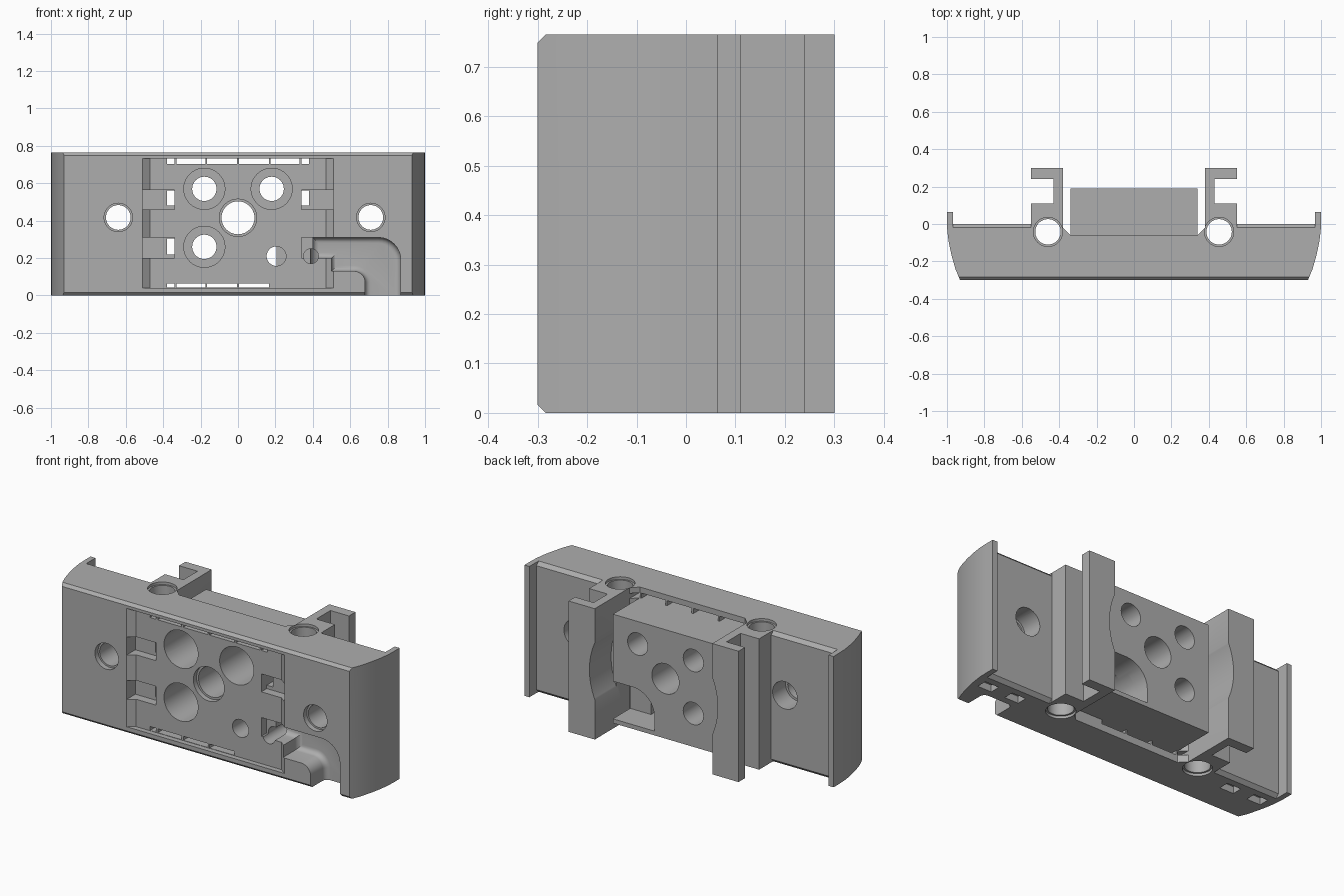
import bpy, bmesh, math

cube = bpy.data.objects.get("Cube")
if cube:
    bpy.data.objects.remove(cube, do_unlink=True)

grey = bpy.data.materials.new("plain grey")
grey.use_nodes = True
GREY = (0.42, 0.42, 0.42, 1)
grey.diffuse_color = GREY
grey.node_tree.nodes["Principled BSDF"].inputs["Base Color"].default_value = GREY

HEIGHT = 0.765


def prism(name, points, axis, a, b, fillet=0):
    """Extrude an outline along an axis from a to b; fillet rounds the far end."""
    place = {"x": lambda u, v, w: (w, u, v),
             "y": lambda u, v, w: (u, w, v),
             "z": lambda u, v, w: (u, v, w)}[axis]
    bm = bmesh.new()
    near = [bm.verts.new(place(u, v, a)) for u, v in points]
    far = [bm.verts.new(place(u, v, b)) for u, v in points]
    bm.faces.new(near)
    cap = bm.faces.new(far)
    n = len(points)
    for i in range(n):
        j = (i + 1) % n
        bm.faces.new((near[i], near[j], far[j], far[i]))
    bmesh.ops.recalc_face_normals(bm, faces=bm.faces)
    if fillet:
        bmesh.ops.bevel(bm, geom=list(cap.edges), offset=fillet, segments=5,
                        profile=0.5, affect="EDGES", clamp_overlap=True)
    mesh = bpy.data.meshes.new(name)
    bm.to_mesh(mesh)
    bm.free()
    ob = bpy.data.objects.new(name, mesh)
    bpy.context.collection.objects.link(ob)
    mesh.materials.append(grey)
    return ob


def arc(cx, cy, r, start, end, steps=8):
    angles = [math.radians(start + (end - start) * i / steps) for i in range(steps + 1)]
    return [(cx + r * math.cos(t), cy + r * math.sin(t)) for t in angles]


def circle(cx, cy, r, steps=40):
    return arc(cx, cy, r, 0, 360, steps)[:-1]


def rect(u0, u1, v0, v1):
    return [(u0, v0), (u1, v0), (u1, v1), (u0, v1)]


def combine(target, tool, operation="DIFFERENCE"):
    tool.hide_render = True
    mod = target.modifiers.new("combine", "BOOLEAN")
    mod.operation, mod.object, mod.solver = operation, tool, "EXACT"
    bpy.context.view_layer.objects.active = target
    bpy.ops.object.modifier_apply(modifier=mod.name)
    bpy.data.objects.remove(tool, do_unlink=True)


def cut(points, axis, a, b, fillet=0):
    combine(body, prism("cutter", points, axis, a, b, fillet))


# Body with end lips and hooked rails, one half mirrored
half = [(0.93, -0.3), (0.955, -0.24), (0.975, -0.17), (0.99, -0.1), (0.998, -0.04),
        (1, 0.01), (1, 0.065), (0.968, 0.065), (0.968, 0), (0.55, 0),
        (0.55, 0.11), (0.43, 0.11), (0.43, 0.24), (0.55, 0.24), (0.55, 0.3),
        (0.38, 0.3), (0.38, -0.02), (0.34, -0.06)]
outline = half + [(-x, y) for x, y in reversed(half)]
body = prism("mount_body", outline, "z", 0, HEIGHT)

# Round clearance between the rails
cut(circle(0, 0.4, 0.415, 64), "y", 0.1, 0.4)

# Chamfers along the front and back edges
c = 0.016
for z, s in ((0, 1), (HEIGHT, -1)):
    cut([(-0.31, z - s * 0.01), (-0.3 + c, z - s * 0.01), (-0.3 + c, z),
         (-0.3, z + s * c), (-0.31, z + s * c)], "x", -1.1, 1.1)
    for side in (-1, 1):
        cut([(-0.02, z - s * 0.01), (0.01, z - s * 0.01), (0.01, z + s * 0.02),
             (0, z + s * 0.02), (-0.02, z)], "x", side * 0.551, side * 0.967)

# Raised centre block at the back
combine(body, prism("centre_block", rect(-0.34, 0.34, -0.1, 0.19), "z", 0.065, 0.702), "UNION")

# Shallow front recess with sloped sides
cut([(-0.523, -0.31), (0.523, -0.31), (0.47, -0.27), (-0.47, -0.27)], "z", 0.04, 0.732)

# Ribbed slots above and below the block
bays = [(-0.38, -0.34), (-0.33, -0.175), (-0.165, -0.005), (0.005, 0.165),
        (0.175, 0.33), (0.34, 0.38)]
for x0, x1 in bays:
    cut(rect(x0, x1, 0.702, 0.732), "y", -0.32, 0.05)
for x0, x1 in bays[:4]:
    cut(rect(x0, x1, 0.042, 0.065), "y", -0.32, 0.05)

# Side clip slots
for side in (-1, 1):
    for z0, z1 in ((0.46, 0.565), (0.2, 0.31)):
        cut(rect(min(side * 0.34, side * 0.51), max(side * 0.34, side * 0.51), z0, z1),
            "y", -0.32, -0.22)
        if side < 0 or z0 > 0.4:
            cut(rect(min(side * 0.34, side * 0.38), max(side * 0.34, side * 0.38),
                     z0 + 0.02, z1 - 0.005), "y", -0.3, 0.05)

# Cable groove turning down to the bottom edge
groove = [(0.4, 0.2), (0.5, 0.2), (0.5, 0.13)] + arc(0.62, 0.07, 0.06, 90, 0) \
    + [(0.68, -0.1), (0.87, -0.1)] + arc(0.75, 0.19, 0.12, 0, 90) + [(0.4, 0.31)]
cut(groove, "y", -0.35, -0.16, 0.03)
cut(circle(0.39, 0.21, 0.04, 24), "y", -0.32, -0.05)

# Cable cavity in the back of the block
cut([(0.07, 0.09), (0.36, 0.09), (0.36, 0.31)] + arc(0.21, 0.17, 0.14, 90, 180), "y", 0.03, 0.25)
cut([(0.07, 0.09), (0.205, 0.09), (0.205, 0.3)] + arc(0.19, 0.18, 0.12, 90, 180), "y", -0.12, 0.1)
cut(circle(0.205, 0.21, 0.052), "y", -0.35, -0.1)

# Bolt holes with counterbores
for x, z in ((-0.18, 0.57), (0.18, 0.57), (-0.18, 0.26)):
    cut(circle(x, z, 0.065), "y", -0.35, 0.25)
    cut(circle(x, z, 0.11), "y", -0.35, 0.02)
cut(circle(0, 0.415, 0.088), "y", -0.35, 0.25)
cut(circle(0, 0.415, 0.1), "y", -0.35, -0.24)
for x in (-0.64, 0.71):
    cut(circle(x, 0.417, 0.066), "y", -0.35, 0.05)
    cut(circle(x, 0.417, 0.076), "y", -0.35, -0.27)
    cut(circle(x, 0.417, 0.08), "y", -0.12, 0.05)

# Vertical pin holes with shallow rims
for x in (-0.46, 0.455):
    cut(circle(x, -0.042, 0.068), "z", -0.05, 0.82)
    cut(circle(x, -0.042, 0.078), "z", -0.05, 0.015)
    cut(circle(x, -0.042, 0.078), "z", HEIGHT - 0.015, 0.82)

# Small sockets underneath
for x in (-0.9, -0.72, 0.72, 0.9):
    cut(rect(x - 0.045, x + 0.045, -0.12, -0.06), "z", -0.05, 0.04)

bpy.ops.object.select_all(action="DESELECT")
body.select_set(True)
bpy.context.view_layer.objects.active = body
bpy.ops.object.shade_smooth_by_angle(angle=math.radians(30))
